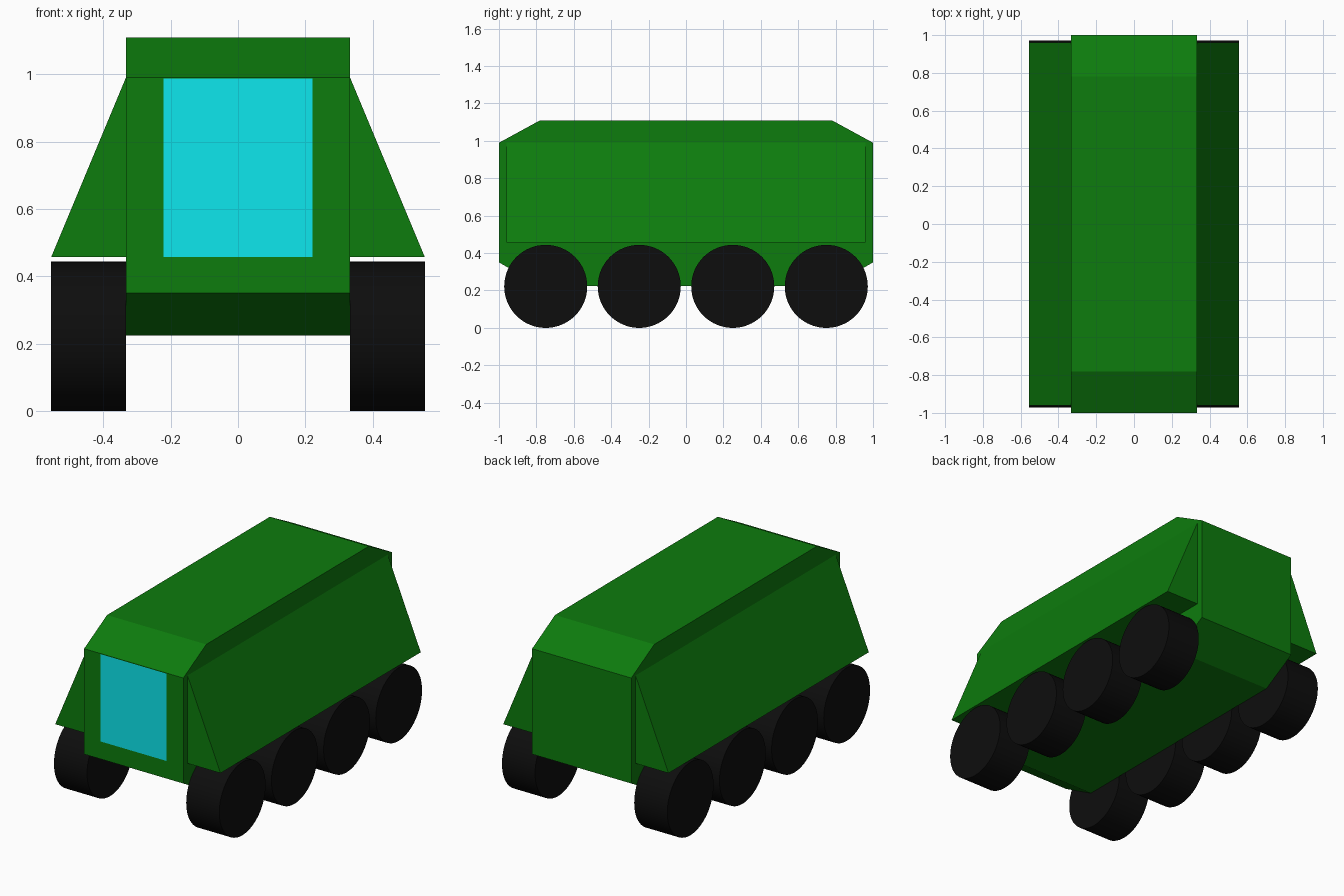
import bpy, bmesh, math

if "Cube" in bpy.data.objects:
    bpy.data.objects.remove(bpy.data.objects["Cube"])


def material(name, rgb):
    m = bpy.data.materials.new(name)
    m.diffuse_color = (*rgb, 1)
    m.use_nodes = True
    m.node_tree.nodes["Principled BSDF"].inputs["Base Color"].default_value = m.diffuse_color
    return m


GREEN = material("green_paint", (0.004, 0.2, 0.004))
CYAN = material("cyan_glass", (0.004, 0.8, 0.85))
BLACK = material("black_rubber", (0.004, 0.004, 0.004))


def extruded(name, points, offset, mat):
    """Face through the points, extruded along offset into a closed solid."""
    bm = bmesh.new()
    face = bm.faces.new([bm.verts.new(p) for p in points])
    if offset:
        result = bmesh.ops.extrude_face_region(bm, geom=[face], use_keep_orig=True)
        moved = [g for g in result["geom"] if isinstance(g, bmesh.types.BMVert)]
        bmesh.ops.translate(bm, verts=moved, vec=offset)
        bmesh.ops.recalc_face_normals(bm, faces=bm.faces)
    mesh = bpy.data.meshes.new(name)
    bm.to_mesh(mesh)
    bm.free()
    mesh.materials.append(mat)
    obj = bpy.data.objects.new(name, mesh)
    bpy.context.collection.objects.link(obj)
    return obj


HALF_W, OUTER, R = 0.333, 0.555, 0.222

# Hull: chamfered side profile extruded across the width
profile = [(-1, 0.35), (-1, 0.99), (-0.78, 1.11), (0.78, 1.11),
           (1, 0.99), (1, 0.35), (0.78, 0.225), (-0.78, 0.225)]
extruded("hull", [(-HALF_W, y, z) for y, z in profile], (2 * HALF_W, 0, 0), GREEN)

# Windscreen panel on the front
extruded("windscreen", [(-0.222, -1.001, 0.457), (0.222, -1.001, 0.457),
                        (0.222, -1.001, 0.987), (-0.222, -1.001, 0.987)], None, CYAN)

for side, label in ((-1, "left"), (1, "right")):
    # Sloped side armour wedge
    wedge = [(HALF_W, 0.99), (OUTER, 0.457), (HALF_W, 0.457)]
    extruded(f"{label}_side_armour", [(side * x, -0.96, z) for x, z in wedge],
             (0, 1.92, 0), GREEN)

    # Four wheels per side
    for i in range(4):
        bpy.ops.mesh.primitive_cylinder_add(
            vertices=64, radius=R, depth=OUTER - HALF_W,
            location=(side * (HALF_W + OUTER) / 2, -0.75 + 0.5 * i, R),
            rotation=(0, math.pi / 2, 0))
        wheel = bpy.context.object
        wheel.name = f"{label}_wheel_{i + 1}"
        wheel.data.materials.append(BLACK)
        bpy.ops.object.shade_smooth_by_angle(angle=math.radians(30))
